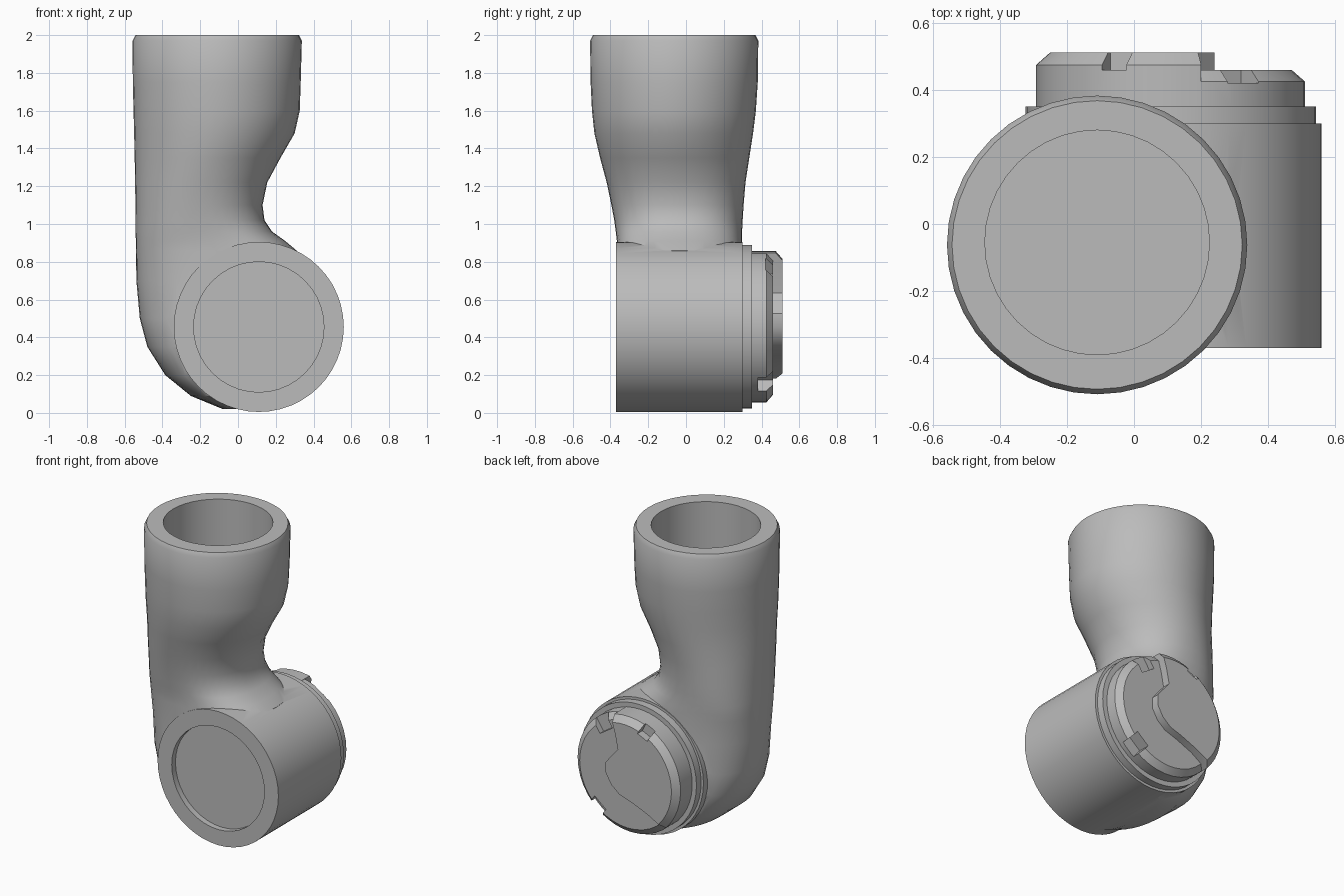
import bpy, bmesh, math
from mathutils import Vector

if "Cube" in bpy.data.objects:
    bpy.data.objects.remove(bpy.data.objects["Cube"])

mat = bpy.data.materials.new("plain grey")
mat.use_nodes = True
GREY = (0.5, 0.5, 0.5, 1)
mat.diffuse_color = GREY
mat.node_tree.nodes["Principled BSDF"].inputs["Base Color"].default_value = GREY

AX, AZ = 0.11, 0.455  # centre of the drum axis


def loft(name, rings):
    """Closed solid through a list of equal-length rings."""
    bm = bmesh.new()
    rows = [[bm.verts.new(p) for p in ring] for ring in rings]
    n = len(rows[0])
    for a, b in zip(rows, rows[1:]):
        for i in range(n):
            j = (i + 1) % n
            bm.faces.new((a[i], a[j], b[j], b[i]))
    bm.faces.new(rows[0][::-1])
    bm.faces.new(rows[-1])
    bmesh.ops.recalc_face_normals(bm, faces=bm.faces)
    me = bpy.data.meshes.new(name)
    bm.to_mesh(me)
    bm.free()
    me.materials.append(mat)
    ob = bpy.data.objects.new(name, me)
    bpy.context.collection.objects.link(ob)
    return ob


def disc(name, profile, n=40):
    """Turned part along y from (y, radius) pairs."""
    turn = [i * math.tau / n for i in range(n)]
    return loft(name, [[(AX + r * math.cos(t), y, AZ + r * math.sin(t)) for t in turn]
                       for y, r in profile])


def section(z, x0, x1, y0, y1, power, n=40):
    """Rounded horizontal cross-section filling the given limits."""
    ring = []
    for i in range(n):
        c, s = math.cos(i * math.tau / n), math.sin(i * math.tau / n)
        c = math.copysign(abs(c) ** (2 / power), c)
        s = math.copysign(abs(s) ** (2 / power), s)
        ring.append(((x0 + x1 + (x1 - x0) * c) / 2, (y0 + y1 + (y1 - y0) * s) / 2, z))
    return ring


def combine(ob, other, operation):
    """Apply a boolean and discard the second solid."""
    mod = ob.modifiers.new("combine", 'BOOLEAN')
    mod.operation, mod.solver, mod.object = operation, 'EXACT', other
    bpy.context.view_layer.objects.active = ob
    bpy.ops.object.modifier_apply(modifier=mod.name)
    bpy.data.objects.remove(other)


def notch(ob, angle, width, floor, inner):
    """Radial slot in the rim, cut from the back down to the floor depth."""
    a = math.radians(angle)
    out, side = Vector((math.cos(a), 0, math.sin(a))), Vector((-math.sin(a), 0, math.cos(a)))
    ctr = Vector((AX, 0, AZ))
    rings = [[ctr + out * r + side * s * width / 2 + Vector((0, y, 0))
              for r, s in ((inner, -1), (0.5, -1), (0.5, 1), (inner, 1))]
             for y in (floor, 0.6)]
    combine(ob, loft("notch_cutter", rings), 'DIFFERENCE')


# Bent arm: sections from the rounded heel up to the open mouth
F, B = -0.366, 0.297
arm_rows = [
    (0.02, -0.08, 0.12, -0.30, 0.23, 2.2), (0.09, -0.25, 0.14, F, B, 2.2),
    (0.2, -0.385, 0.15, F, B, 2.2), (0.35, -0.48, 0.18, F, B, 2.2),
    (0.5, -0.52, 0.22, F, B, 2.2), (0.7, -0.538, 0.28, F, B, 2.2),
    (0.86, -0.54, 0.31, F, B, 2.5), (0.91, -0.541, 0.25, F, B, 2.5),
    (0.96, -0.542, 0.18, -0.372, B, 2.4), (1.02, -0.542, 0.14, -0.38, 0.3, 2.3),
    (1.1, -0.543, 0.13, -0.395, 0.305, 2.2), (1.22, -0.545, 0.155, -0.42, 0.315, 2.1),
    (1.35, -0.547, 0.225, -0.455, 0.335, 2), (1.48, -0.55, 0.3, -0.485, 0.355, 2),
    (1.6, -0.553, 0.327, -0.498, 0.37, 2), (1.75, -0.557, 0.332, -0.505, 0.38, 2),
    (1.97, -0.558, 0.338, -0.508, 0.383, 2), (2.0, -0.543, 0.323, -0.493, 0.368, 2),
]
housing = loft("housing", [section(*row) for row in arm_rows])
combine(housing, disc("drum", [(-0.37, 0.45), (0.3, 0.45)], 48), 'UNION')

# Mouth bore and shallow round recess on the front
bore = (-0.445, 0.225, -0.39, 0.28, 2)
combine(housing, loft("bore_cutter", [section(z, *bore) for z in (1.4, 2.1)]), 'DIFFERENCE')
combine(housing, disc("recess_cutter", [(-0.5, 0.345), (-0.33, 0.345)]), 'DIFFERENCE')

# Flange and low coupling disc on the back
flange = disc("back_flange", [(0.29, 0.433), (0.35, 0.433)], 48)
coupling = disc("coupling_disc", [(0.34, 0.4), (0.425, 0.4), (0.46, 0.36)])
notch(coupling, 57, 0.11, 0.42, 0.3)
notch(coupling, -50, 0.11, 0.38, 0.32)

# Raised coupling half with a winding inner edge and chamfered rim
edge = [(-0.18, -0.2), (-0.06, -0.15), (0.03, -0.12), (0.09, -0.07), (0.13, 0.0),
        (0.13, 0.07), (0.09, 0.12), (0.04, 0.18), (0.06, 0.28)]
arc = [math.radians(77 + i * 146 / 18) for i in range(19)]
half_rings = []
for y, r in ((0.35, 0.402), (0.475, 0.402), (0.512, 0.36)):
    pts = edge + [(r * math.cos(t), r * math.sin(t)) for t in arc]
    half_rings.append([(AX + x, y, AZ + z) for x, z in pts])
raised = loft("raised_coupling_half", half_rings)
notch(raised, 115, 0.08, 0.46, 0.34)

# Smooth the round walls and keep the crisp edges
for ob in (housing, flange, coupling, raised):
    bpy.ops.object.select_all(action='DESELECT')
    ob.select_set(True)
    bpy.context.view_layer.objects.active = ob
    bpy.ops.object.shade_smooth_by_angle(angle=math.radians(30))
